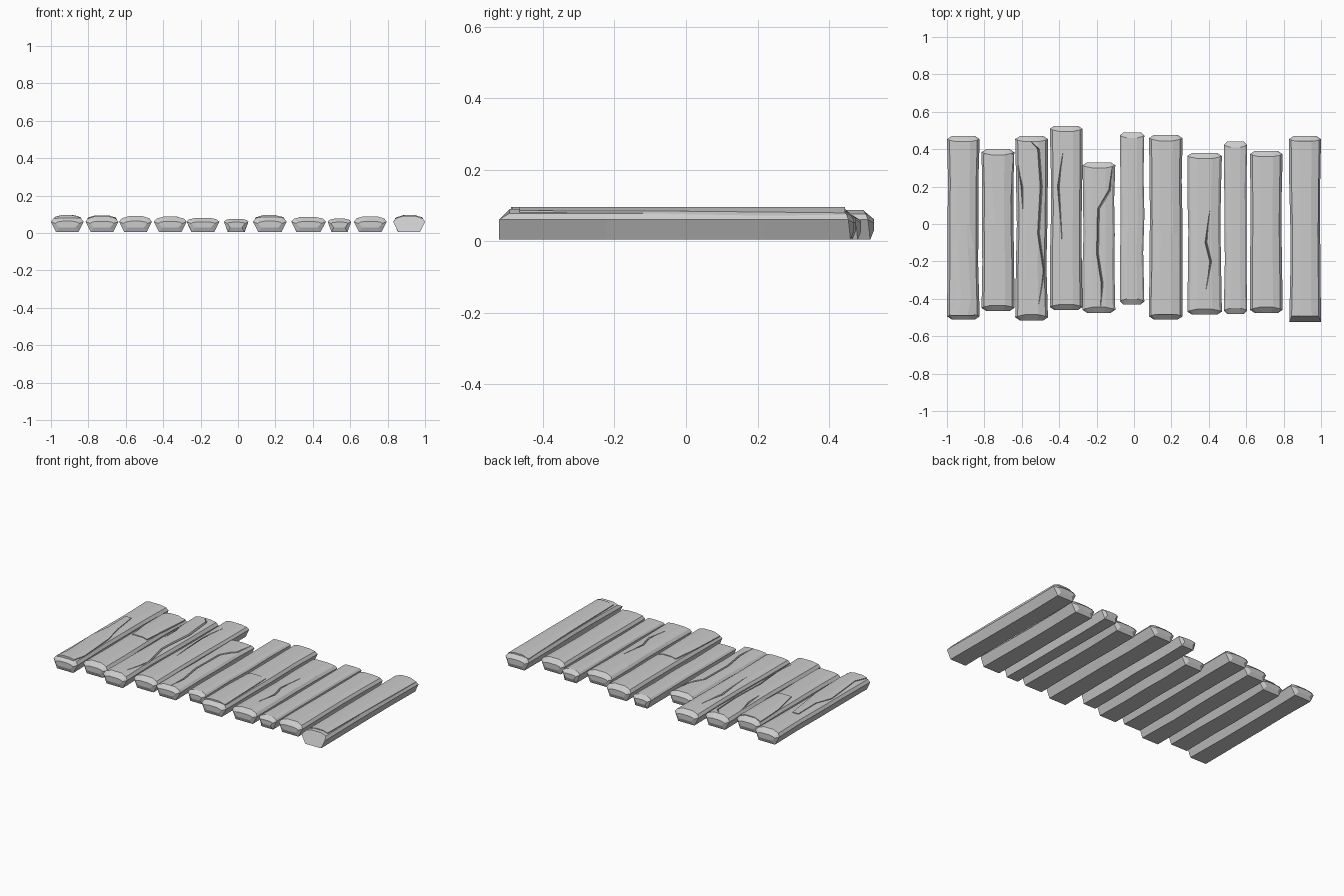
import bpy, bmesh, random

if "Cube" in bpy.data.objects:
    bpy.data.objects.remove(bpy.data.objects["Cube"])

random.seed(4)

# name index: x left, x right, y front, y back, top height
PLANKS = [
    (-1.00, -0.825, -0.51, 0.47, 0.090),
    (-0.815, -0.64, -0.465, 0.40, 0.089),
    (-0.635, -0.46, -0.515, 0.47, 0.090),
    (-0.45, -0.275, -0.46, 0.525, 0.087),
    (-0.275, -0.10, -0.475, 0.33, 0.081),
    (-0.075, 0.055, -0.43, 0.49, 0.076),
    (0.08, 0.26, -0.51, 0.475, 0.090),
    (0.285, 0.47, -0.485, 0.38, 0.086),
    (0.48, 0.605, -0.48, 0.44, 0.077),
    (0.62, 0.795, -0.475, 0.39, 0.089),
    (0.83, 1.00, -0.523, 0.47, 0.090),
]
# plank index: rows of (y, x left, x right) for raised splinters
CHIPS = {
    0: [(0.18, -0.947, -0.905), (0.0, -0.945, -0.88), (-0.13, -0.975, -0.855),
        (-0.4, -0.955, -0.84), (-0.49, -0.98, -0.855)],
    1: [(0.37, -0.805, -0.648), (0.18, -0.80, -0.655), (-0.0, -0.77, -0.665)],
    6: [(-0.05, 0.11, 0.235), (-0.25, 0.095, 0.24), (-0.485, 0.09, 0.245)],
    10: [(0.445, 0.84, 0.99), (0.0, 0.85, 0.985), (-0.465, 0.855, 0.98)],
}
# plank index: crack polylines
CRACKS = {
    2: [[(-0.62, 0.32), (-0.60, 0.2), (-0.595, 0.08)],
        [(-0.55, 0.44), (-0.51, 0.40), (-0.495, 0.2), (-0.51, -0.05), (-0.48, -0.25), (-0.51, -0.43)]],
    3: [[(-0.38, 0.38), (-0.405, 0.2), (-0.385, -0.09)]],
    4: [[(-0.115, 0.31), (-0.13, 0.18), (-0.19, 0.08), (-0.195, -0.16), (-0.17, -0.32), (-0.18, -0.45)]],
    7: [[(0.405, 0.07), (0.385, -0.1), (0.41, -0.2), (0.385, -0.35)]],
}


def profile(h):
    """Half-width fraction, height, end set-back; counter-clockwise loop."""
    z = 0.06 + (h - 0.06) * 0.6
    right = [(0.68, 0.004, 0.010), (1, 0.06, 0.016), (0.85, z, 0.022), (0.42, h, 0.030)]
    return right + [(-x, zz, s) for x, zz, s in reversed(right)]


def top_height(x, w, h):
    t, z = abs(x) / w, 0.06 + (h - 0.06) * 0.6
    if t < 0.42:
        return h
    if t < 0.85:
        return h + (z - h) * (t - 0.42) / 0.43
    return z + (0.06 - z) * (t - 0.85) / 0.15


def loft(name, rings):
    """Skin closed rings of equal length and cap both ends."""
    bm = bmesh.new()
    rows = [[bm.verts.new(p) for p in r] for r in rings]
    n = len(rows[0])
    for a, b in zip(rows, rows[1:]):
        for i in range(n):
            j = (i + 1) % n
            bm.faces.new((a[i], a[j], b[j], b[i]))
    bm.faces.new(rows[0])
    bm.faces.new(rows[-1][::-1])
    bmesh.ops.recalc_face_normals(bm, faces=bm.faces)
    me = bpy.data.meshes.new(name)
    bm.to_mesh(me)
    bm.free()
    ob = bpy.data.objects.new(name, me)
    bpy.context.collection.objects.link(ob)
    return ob


def plank(name, x0, x1, y0, y1, h, sawn_front):
    cx, w = (x0 + x1) / 2, (x1 - x0) / 2
    prof = profile(h)

    def cap(y):
        return [(cx + x * w * 0.72, y, 0.045 + (z - 0.045) * 0.4) for x, z, s in prof]

    def end(y, d, k=1):
        return [(cx + x * w, y + d * s * k, z) for x, z, s in prof]

    def middle(t):
        k, dx = random.uniform(0.92, 0.98), random.uniform(-0.003, 0.003)
        return [(cx + dx + x * w * k, y0 + (y1 - y0) * t, z) for x, z, s in prof]

    if sawn_front:  # flat sawn end with only the top edge worn back
        front = [[(cx + x * w, y0 + (0.03 if z > 0.065 else 0), z) for x, z, s in prof]]
    else:
        front = [cap(y0), end(y0, 1)]
    return loft(name, front + [middle(t) for t in (0.3, 0.52, 0.75)] + [end(y1, -1), cap(y1)])


def chip(name, rows, cx, w, h):
    """Thin raised layer following the crowned plank top."""
    rings = []
    for y, a, b in rows:
        xs = [a + (b - a) * t for t in (0, 0.28, 0.72, 1)]
        top = [(x, y, top_height(x - cx, w, h) + 0.005) for x in xs]
        rings.append([(a, y, 0.05), *top, (b, y, 0.05)])
    return loft(name, rings)


def crack(name, target, pts, cx, w, h):
    """V-shaped groove cut along a polyline."""
    rings = []
    for i, (x, y) in enumerate(pts):
        tip = i in (0, len(pts) - 1)
        z = top_height(x - cx, w, h)
        half, depth = (0.003, 0.003) if tip else (0.012, 0.013)
        rings.append([(x - half, y, z + 0.015), (x + half, y, z + 0.015), (x, y, z - depth)])
    cutter = loft(name, rings)
    cutter.hide_render = True
    cutter.hide_set(True)
    cutter.display_type = 'WIRE'
    mod = target.modifiers.new("crack", 'BOOLEAN')
    mod.operation = 'DIFFERENCE'
    mod.solver = 'EXACT'
    mod.object = cutter


# row of worn planks with their splinters and cracks
for i, (x0, x1, y0, y1, h) in enumerate(PLANKS):
    cx, w = (x0 + x1) / 2, (x1 - x0) / 2
    board = plank(f"plank_{i + 1}", x0, x1, y0, y1, h, i == 10)
    if i in CHIPS:
        chip(f"splinter_{i + 1}", CHIPS[i], cx, w, h)
    for j, pts in enumerate(CRACKS.get(i, [])):
        crack(f"crack_cutter_{i + 1}_{j + 1}", board, pts, cx, w, h)
